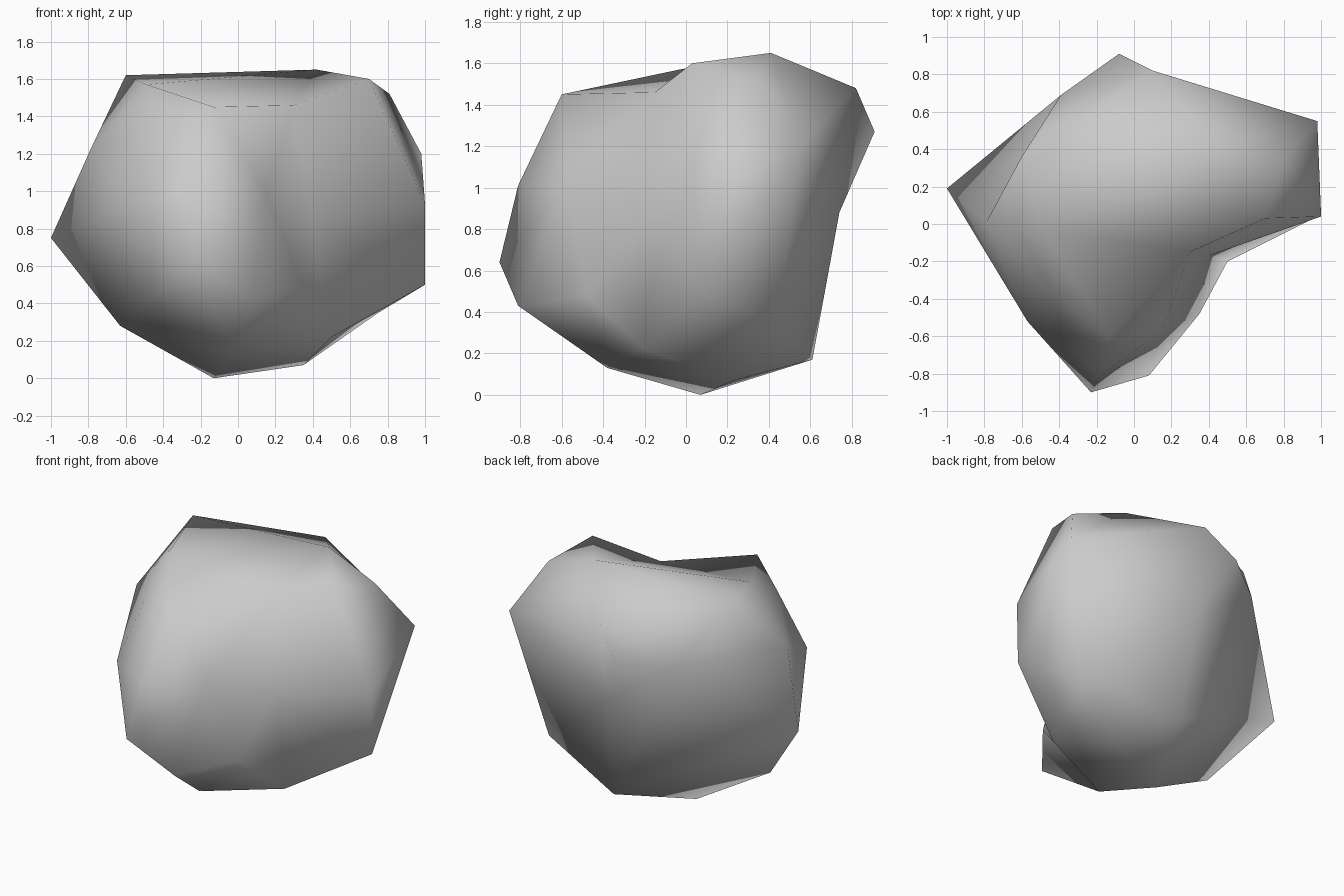
import bpy
import bmesh
from mathutils import Vector

cube = bpy.data.objects.get("Cube")
if cube:
    bpy.data.objects.remove(cube, do_unlink=True)


def make_material(name, colour):
    material = bpy.data.materials.new(name)
    material.use_nodes = True
    material.diffuse_color = colour
    shader = next(n for n in material.node_tree.nodes if n.type == 'BSDF_PRINCIPLED')
    shader.inputs["Base Color"].default_value = colour
    return material


# Boulder corners, grouped by the region of the stone they shape
underside = [(-.13, .07, 0), (.35, .23, .07), (-.03, -.38, .13),
             (.13, .61, .17), (-.63, -.03, .28), (.75, .44, .35)]
front_bulge = [(-.23, -.9, .64), (.08, -.81, .43), (-.18, -.81, 1.01),
               (-.57, -.52, .95), (.35, -.48, .48), (.15, -.57, 1)]
side_notch = [(.5, -.2, .22), (.4, -.17, .85), (.3, -.15, 1.46)]
left_flank = [(1, .05, .5), (1, .04, .93), (.98, .55, 1.2)]
right_flank = [(-1, .19, .75), (-.79, .01, 1.22), (-.39, .69, 1.22)]
back = [(-.08, .91, 1.27), (.1, .74, .88), (.1, .82, 1.48)]
crown = [(-.13, -.6, 1.45), (-.45, -.36, 1.38), (-.49, -.03, 1.57),
         (-.6, .36, 1.62), (.42, .41, 1.65), (.7, .03, 1.6), (.81, .36, 1.52)]


def build_boulder(name, regions, centre, material):
    """Skin the corners as seen from the centre, so dents stay in the surface."""
    bm = bmesh.new()
    place = {}
    for region in regions:
        for corner in region:
            corner = Vector(corner)
            place[bm.verts.new((corner - centre).normalized())] = corner
    bmesh.ops.convex_hull(bm, input=list(bm.verts))
    for vert, corner in place.items():
        vert.co = corner
    bmesh.ops.recalc_face_normals(bm, faces=list(bm.faces))
    for face in bm.faces:
        face.smooth = True
    mesh = bpy.data.meshes.new(name)
    bm.to_mesh(mesh)
    bm.free()
    mesh.materials.append(material)
    boulder = bpy.data.objects.new(name, mesh)
    bpy.context.collection.objects.link(boulder)
    return boulder


stone_grey = make_material("stone grey", (.6, .6, .6, 1))
build_boulder("boulder",
              [underside, front_bulge, side_notch, left_flank, right_flank, back, crown],
              Vector((0, 0, .8)), stone_grey)
